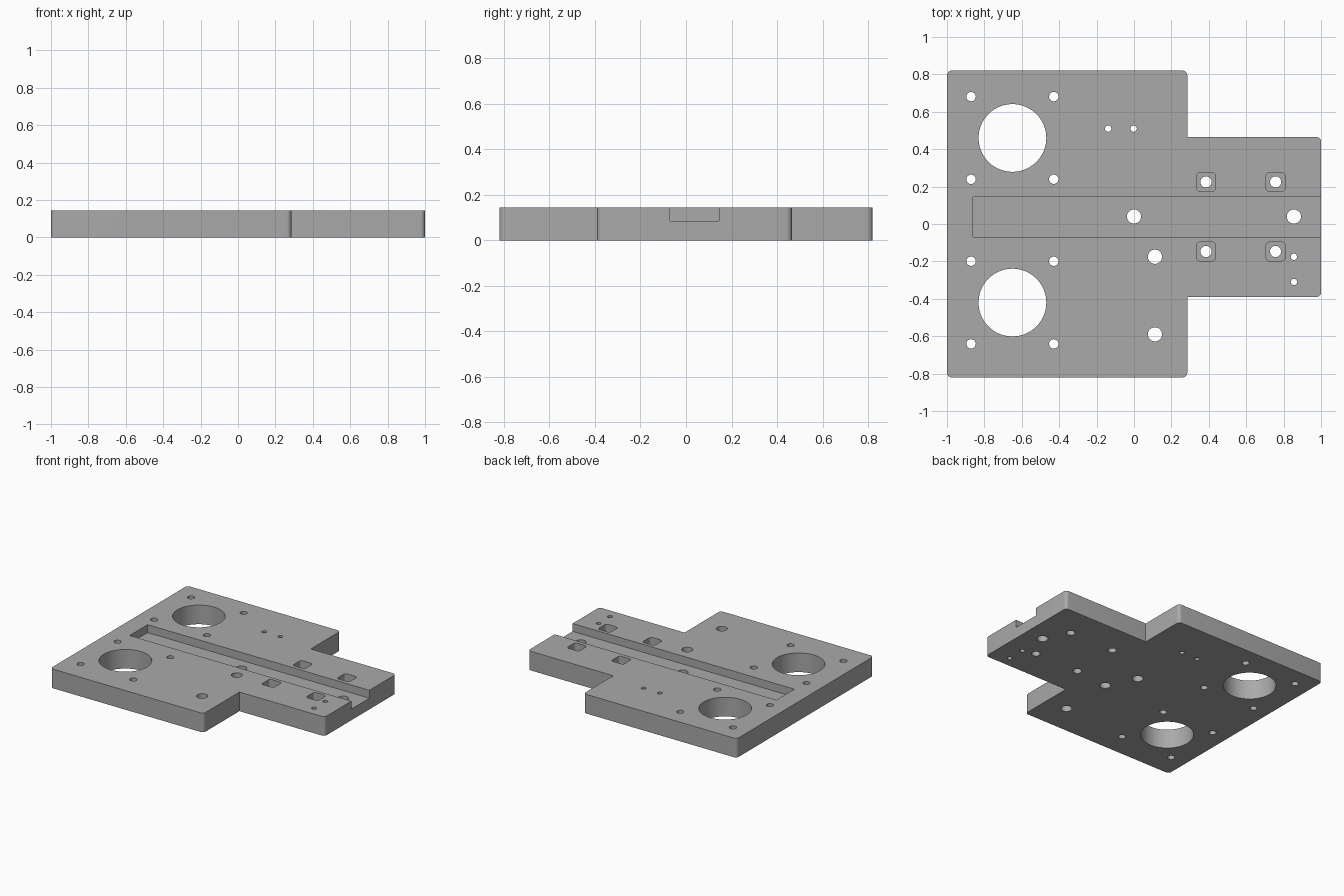
import bpy, bmesh, math

if "Cube" in bpy.data.objects:
    bpy.data.objects.remove(bpy.data.objects["Cube"], do_unlink=True)

HEIGHT = 0.145
CHANNEL_FLOOR = 0.085
POCKET_FLOOR = 0.085

grey = bpy.data.materials.new("plain grey")
grey.use_nodes = True
colour = (0.4, 0.4, 0.4, 1)
grey.diffuse_color = colour
grey.node_tree.nodes["Principled BSDF"].inputs["Base Color"].default_value = colour


def prism(name, points, low, high, radius=0, is_rounded=None):
    """Extrude an outline upwards and round the chosen vertical edges."""
    bm = bmesh.new()
    face = bm.faces.new([bm.verts.new((x, y, low)) for x, y in points])
    top = bmesh.ops.extrude_face_region(bm, geom=[face])["geom"]
    moved = [v for v in top if isinstance(v, bmesh.types.BMVert)]
    bmesh.ops.translate(bm, verts=moved, vec=(0, 0, high - low))
    bmesh.ops.recalc_face_normals(bm, faces=bm.faces)
    if radius:
        edges = [e for e in bm.edges
                 if abs(e.verts[0].co.z - e.verts[1].co.z) > 0.01
                 and (is_rounded is None or is_rounded(e.verts[0].co))]
        bmesh.ops.bevel(bm, geom=edges, offset=radius, segments=6,
                        profile=0.5, affect='EDGES')
    mesh = bpy.data.meshes.new(name)
    bm.to_mesh(mesh)
    bm.free()
    ob = bpy.data.objects.new(name, mesh)
    bpy.context.collection.objects.link(ob)
    mesh.materials.append(grey)
    return ob


def box(name, x0, x1, y0, y1, low, high, radius=0):
    return prism(name, [(x0, y0), (x1, y0), (x1, y1), (x0, y1)], low, high, radius)


def hole(x, y, radius, sides=32):
    ring = [(x + radius * math.cos(math.tau * i / sides),
             y + radius * math.sin(math.tau * i / sides)) for i in range(sides)]
    return prism("hole_cutter", ring, -0.1, HEIGHT + 0.1)


# Stepped plate with rounded outer corners and sharp inner corners
outline = [(-1, -0.82), (0.285, -0.82), (0.285, -0.39), (1, -0.39),
           (1, 0.465), (0.285, 0.465), (0.285, 0.82), (-1, 0.82)]
plate = prism("mounting_plate", outline, 0, HEIGHT, 0.025,
              lambda co: abs(co.x) > 0.9 or abs(co.y) > 0.7)

# Long channel, open at the narrow end
cutters = [box("channel_cutter", -0.86, 1.1, -0.07, 0.145, CHANNEL_FLOOR, 0.3)]

# Large round openings, each with four screw holes
for cy in (0.46, -0.42):
    cutters.append(hole(-0.65, cy, 0.181, 96))
    for sx in (-1, 1):
        for sy in (-1, 1):
            cutters.append(hole(-0.65 + 0.221 * sx, cy + 0.221 * sy, 0.025))

# Square pockets with a bolt hole in each
for x in (0.385, 0.757):
    for y in (0.225, -0.147):
        cutters.append(box("pocket_cutter", x - 0.051, x + 0.051,
                           y - 0.051, y + 0.051, POCKET_FLOOR, 0.3, 0.02))
        cutters.append(hole(x, y, 0.03))

# Dowel holes and small pin holes
for x, y in ((0, 0.04), (0.855, 0.04), (0.112, -0.175), (0.112, -0.59)):
    cutters.append(hole(x, y, 0.038))
for x, y in ((-0.138, 0.51), (-0.002, 0.51), (0.855, -0.175), (0.855, -0.31)):
    cutters.append(hole(x, y, 0.017))

# Cut everything out of the plate
bpy.ops.object.select_all(action='DESELECT')
plate.select_set(True)
bpy.context.view_layer.objects.active = plate
for cutter in cutters:
    cut = plate.modifiers.new("cut", 'BOOLEAN')
    cut.operation = 'DIFFERENCE'
    cut.solver = 'EXACT'
    cut.object = cutter
    bpy.ops.object.modifier_apply(modifier=cut.name)
    bpy.data.objects.remove(cutter, do_unlink=True)

bpy.ops.object.shade_smooth_by_angle(angle=math.radians(30))
